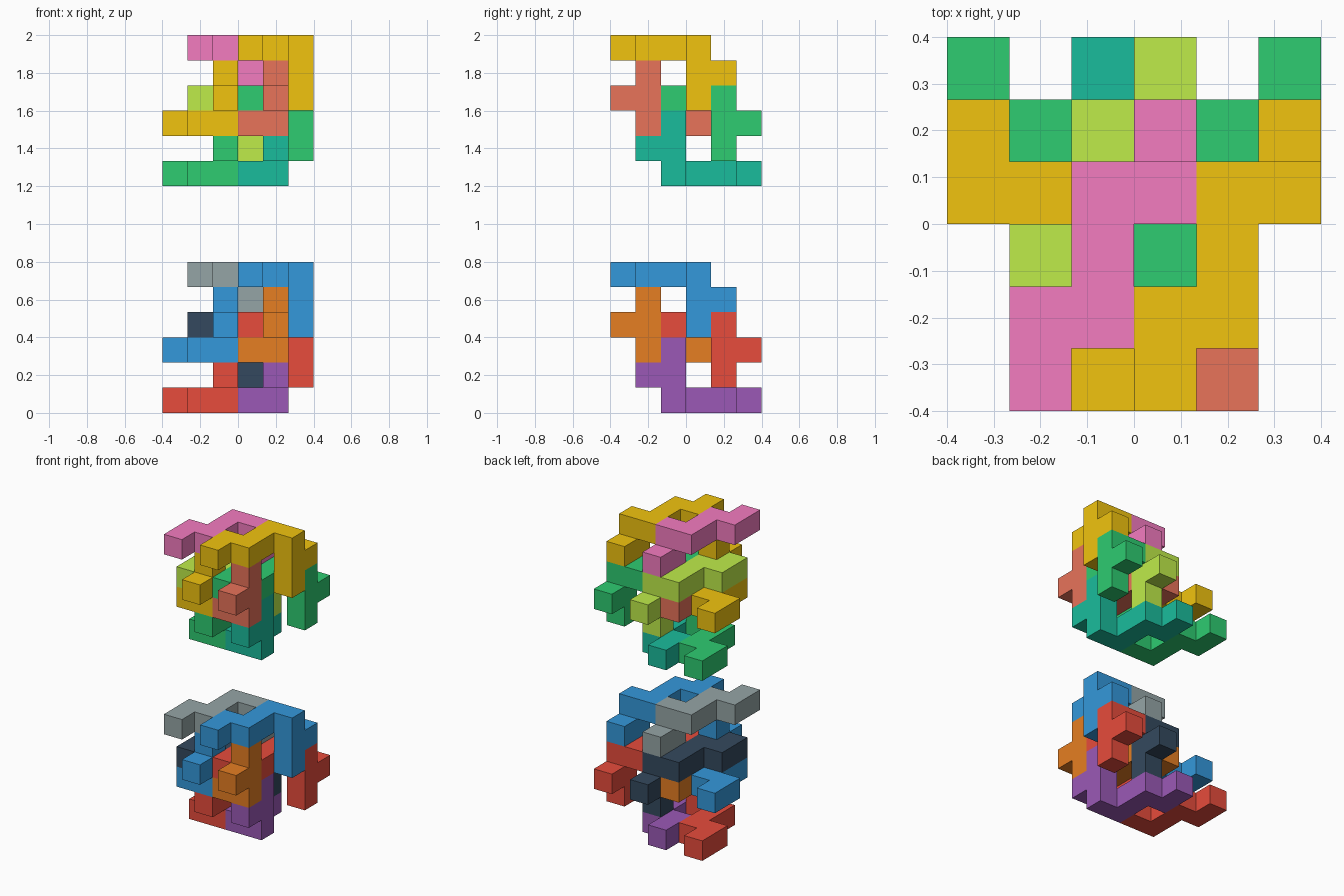
import bpy, bmesh
from mathutils import Vector

if "Cube" in bpy.data.objects:
    bpy.data.objects.remove(bpy.data.objects["Cube"])

CELL = 0.8 / 6          # each puzzle block is a 6 x 6 x 6 grid of cells
UPPER_Z = 1.2           # height of the upper assembly

# Hooked piece: zigzag bar, then a three-cell leg with a side bump
HOOK = [(3, 0, 5), (3, 1, 5), (4, 1, 5), (4, 2, 5), (4, 3, 5),
        (5, 3, 5), (5, 3, 4), (5, 3, 3), (5, 4, 4)]
# The same piece turned half a turn about x
TURNED = [(x - 1, 4 - y, 7 - z) for x, y, z in HOOK]

DIRS = [Vector(d) for d in ((1, 0, 0), (-1, 0, 0), (0, 1, 0),
                            (0, -1, 0), (0, 0, 1), (0, 0, -1))]


def material(name, hex_color):
    """Material with the given sRGB colour, stored linear."""
    mat = bpy.data.materials.new(name)
    rgb = [int(hex_color[i:i + 2], 16) / 255 for i in (0, 2, 4)]
    lin = [c / 12.92 if c <= 0.04045 else ((c + 0.055) / 1.055) ** 2.4 for c in rgb]
    mat.diffuse_color = (*lin, 1)
    mat.use_nodes = True
    mat.node_tree.nodes["Principled BSDF"].inputs["Base Color"].default_value = mat.diffuse_color
    return mat


def piece(name, cells, shift, base_z, mat):
    """Closed solid made from joined cubic cells."""
    cells = {tuple(a + b for a, b in zip(c, shift)) for c in cells}
    bm = bmesh.new()
    for c in cells:
        center = Vector(c) + Vector((0.5, 0.5, 0.5))
        for d in DIRS:
            if tuple(int(v) for v in Vector(c) + d) in cells:
                continue
            u = Vector((d.y, d.z, d.x))
            v = d.cross(u)
            corners = [center + (d + u * i + v * j) / 2
                       for i, j in ((-1, -1), (1, -1), (1, 1), (-1, 1))]
            bm.faces.new([bm.verts.new((p - Vector((3, 3, 0))) * CELL
                                       + Vector((0, 0, base_z))) for p in corners])
    bmesh.ops.remove_doubles(bm, verts=bm.verts, dist=1e-4)
    bmesh.ops.recalc_face_normals(bm, faces=bm.faces)
    bmesh.ops.dissolve_limit(bm, angle_limit=0.02, verts=bm.verts, edges=bm.edges)
    mesh = bpy.data.meshes.new(name)
    bm.to_mesh(mesh)
    bm.free()
    mesh.materials.append(mat)
    obj = bpy.data.objects.new(name, mesh)
    bpy.context.collection.objects.link(obj)


# Two identical assemblies in different colours
PALETTES = {
    "lower": (0, {"a": "3498DB", "b": "95A5A6", "c": "E67E22",
                  "d": "E74C3C", "e": "34495E", "f": "9B59B6"}),
    "upper": (UPPER_Z, {"a": "F1C40F", "b": "F47CC0", "c": "E8735A",
                        "d": "2ECC71", "e": "BFEC4A", "f": "1ABC9C"}),
}
# Name, cell set, shift in cells, colour key
PIECES = [
    ("top_right_hook", HOOK, (0, 0, 0), "a"),
    ("top_left_hook", HOOK, (-2, 0, 0), "b"),
    ("top_right_turned_hook", TURNED, (0, 0, 0), "c"),
    ("top_left_turned_hook", TURNED, (-2, 0, 0), "a"),
    ("bottom_right_hook", HOOK, (0, 1, -2), "d"),
    ("bottom_left_hook", HOOK, (-2, 1, -2), "e"),
    ("bottom_right_turned_hook", TURNED, (0, 1, -2), "f"),
    ("bottom_left_turned_hook", TURNED, (-2, 1, -2), "d"),
]

for level, (base_z, colors) in PALETTES.items():
    mats = {k: material(f"{level}_{k}", h) for k, h in colors.items()}
    for name, cells, shift, key in PIECES:
        piece(f"{level}_{name}", cells, shift, base_z, mats[key])
